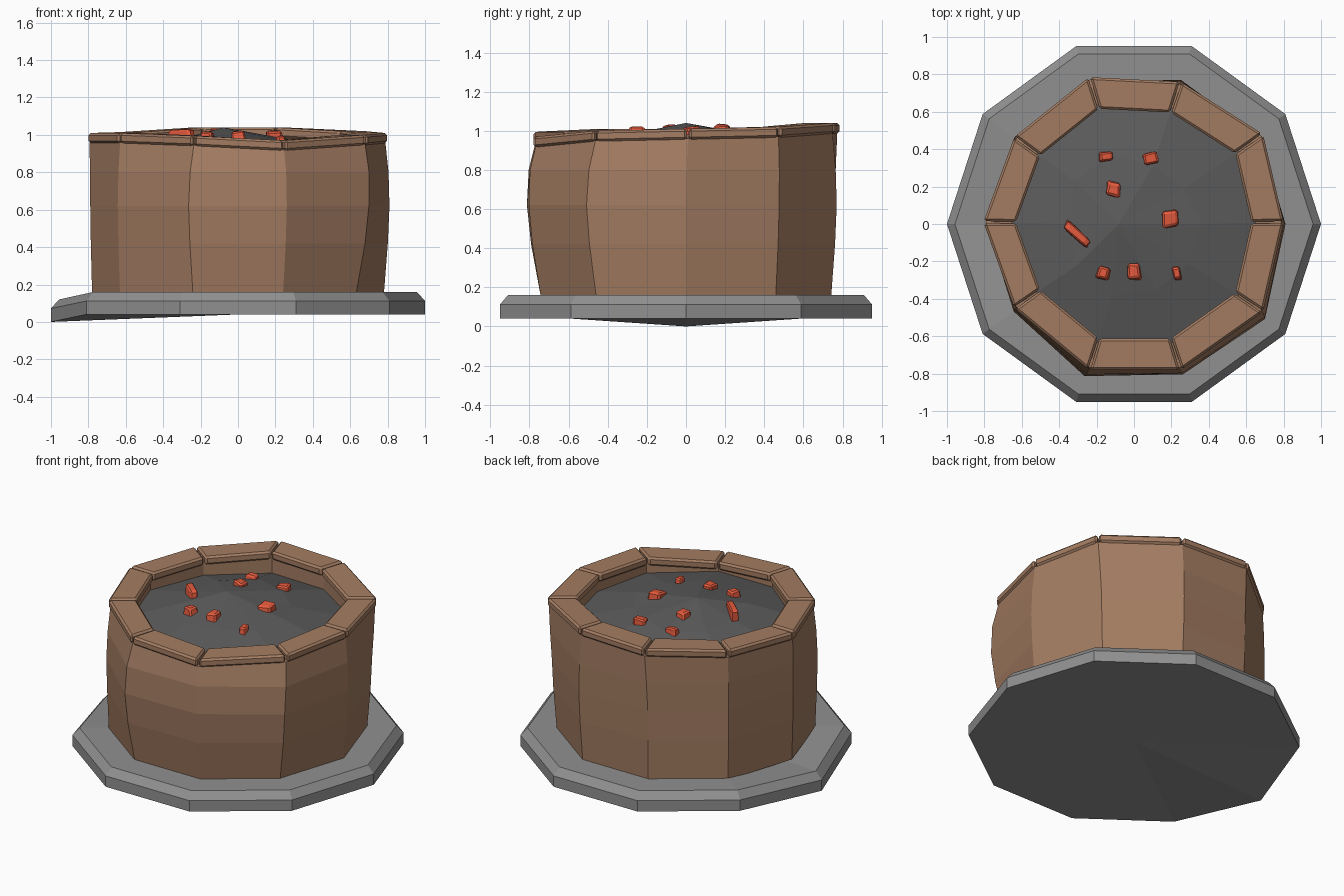
import bpy, bmesh, math, random
from mathutils import Vector, Matrix

if "Cube" in bpy.data.objects:
    bpy.data.objects.remove(bpy.data.objects["Cube"])

random.seed(4)
N = 10


def material(name, rgb):
    m = bpy.data.materials.new(name)
    m.diffuse_color = (*rgb, 1)
    m.use_nodes = True
    m.node_tree.nodes["Principled BSDF"].inputs["Base Color"].default_value = m.diffuse_color
    return m


STONE = material("grey stone", (0.28, 0.28, 0.28))
CLAY = material("brown clay", (0.37, 0.203, 0.122))
ASH = material("dark ash", (0.105, 0.105, 0.105))
EMBER = material("orange ember", (0.83, 0.11, 0.05))


def finish(bm, name, mat):
    bmesh.ops.recalc_face_normals(bm, faces=bm.faces)
    me = bpy.data.meshes.new(name)
    bm.to_mesh(me)
    bm.free()
    me.materials.append(mat)
    ob = bpy.data.objects.new(name, me)
    bpy.context.collection.objects.link(ob)
    return ob


def polygon(r, z):
    return [Vector((r * math.cos(i * math.tau / N), r * math.sin(i * math.tau / N), z))
            for i in range(N)]


def loft(bm, rings):
    """Skin a list of closed rings; returns the vertex rings."""
    vs = [[bm.verts.new(p) for p in ring] for ring in rings]
    for a, b in zip(vs, vs[1:]):
        for i in range(N):
            j = (i + 1) % N
            bm.faces.new((a[i], a[j], b[j], b[i]))
    return vs


def fan(bm, ring, tip):
    c = bm.verts.new(tip)
    for i in range(N):
        bm.faces.new((ring[i], ring[(i + 1) % N], c))


# Base slab: chamfered decagon with one sagging corner on the left
rings = [polygon(1.0, 0.04), polygon(1.0, 0.112), polygon(0.957, 0.16)]
for ring in rings:
    ring[5].z -= 0.04
bm = bmesh.new()
vs = loft(bm, rings)
fan(bm, vs[0], (0, 0, 0.04))
fan(bm, vs[2], (0, 0, 0.16))
finish(bm, "base_slab", STONE)

# Corners of the rim's outer top edge, anticlockwise from +x
rim = [Vector(p) for p in (
    (0.80, 0.01, 1.01), (0.69, 0.48, 1.02), (0.25, 0.76, 1.04), (-0.24, 0.785, 1.04),
    (-0.64, 0.465, 1.015), (-0.805, 0.01, 1.01), (-0.64, -0.45, 1.01),
    (-0.24, -0.78, 0.995), (0.25, -0.78, 0.97), (0.69, -0.47, 1.0))]
# Outward bulge of the wall half way up, per corner
bulge = (0.03, 0.03, 0.03, 0.01, 0.01, 0.01, 0.015, 0.075, 0.065, 0.085)

# Wall shell: bulging outside, flat lip, straight inside
foot = polygon(0.78, 0.15)
low = [p * (1 + 0.7 * b / 0.78) for p, b in zip(foot, bulge)]
mid = [p * (1 + b / 0.78) for p, b in zip(foot, bulge)]
for p, q in zip(low, mid):
    p.z, q.z = 0.42, 0.62
top = [Vector((p.x * 0.985, p.y * 0.985, p.z - 0.05)) for p in rim]
high = [(m * 0.6 + t * 0.4) for m, t in zip(mid, top)]
for p, b in zip(high, bulge):
    p.z = 0.80
    p.xy *= 1 + b * 0.15
lip = [Vector((p.x * 0.81, p.y * 0.81, p.z - 0.03)) for p in rim]
inside = [Vector((p.x, p.y, 0.84)) for p in lip]
bm = bmesh.new()
loft(bm, [foot, low, mid, high, top, lip, inside])
finish(bm, "wall", CLAY)

# Rim blocks: one chamfered block per side
for i in range(N):
    a, b = rim[i], rim[(i + 1) % N]
    ends = [a.lerp(b, 0.012), a.lerp(b, 0.988)]
    bm = bmesh.new()
    loops = []
    for e in ends:
        section = []
        for s, dz in ((1, 0), (0.785, 0), (0.785, -0.055), (1, -0.055)):
            section.append(bm.verts.new((e.x * s, e.y * s, e.z + dz)))
        loops.append(section)
    p, q = loops
    bm.faces.new(p)
    bm.faces.new(q)
    for k in range(4):
        bm.faces.new((p[k], p[(k + 1) % 4], q[(k + 1) % 4], q[k]))
    bmesh.ops.recalc_face_normals(bm, faces=bm.faces)
    bmesh.ops.bevel(bm, geom=bm.edges[:], offset=0.012, segments=1, affect='EDGES')
    finish(bm, f"rim_block_{i + 1}", CLAY)

# Ash bed: uneven low mound
bm = bmesh.new()
edge = [Vector((p.x * 0.83, p.y * 0.83, 0.89 + random.uniform(-0.01, 0.01))) for p in rim]
ridge = polygon(0.36, 0.965)
for p in ridge:
    p.xy *= random.uniform(0.85, 1.15)
    p.z += random.uniform(-0.012, 0.012)
vs = loft(bm, [edge, ridge])
fan(bm, vs[1], (-0.08, 0.0, 1.04))
finish(bm, "ash_bed", ASH)

# Embers: x, y, length, width, turn in degrees
embers = ((-0.15, 0.36, 0.09, 0.055, 5), (0.09, 0.35, 0.09, 0.065, 15),
          (-0.11, 0.185, 0.085, 0.09, -8), (0.195, 0.03, 0.10, 0.105, 5),
          (-0.305, -0.055, 0.17, 0.05, -42), (-0.165, -0.265, 0.075, 0.075, -15),
          (0.0, -0.255, 0.08, 0.10, 4), (0.23, -0.265, 0.045, 0.08, 10))
for n, (x, y, l, w, turn) in enumerate(embers, 1):
    bm = bmesh.new()
    bmesh.ops.create_cube(bm, size=1)
    for v in bm.verts:
        v.co += Vector([random.uniform(-0.1, 0.1) for _ in range(3)])
        if v.co.z > 0:
            v.co.xy *= 0.8
    bmesh.ops.bevel(bm, geom=bm.edges[:], offset=0.12, segments=1, affect='EDGES')
    r = math.hypot(x + 0.08, y)
    bm.transform(Matrix.Translation((x, y, 1.035 - 0.185 * r))
                 @ Matrix.Rotation(math.radians(turn), 4, 'Z')
                 @ Matrix.Diagonal((l, w, 0.07, 1)))
    finish(bm, f"ember_{n}", EMBER)
